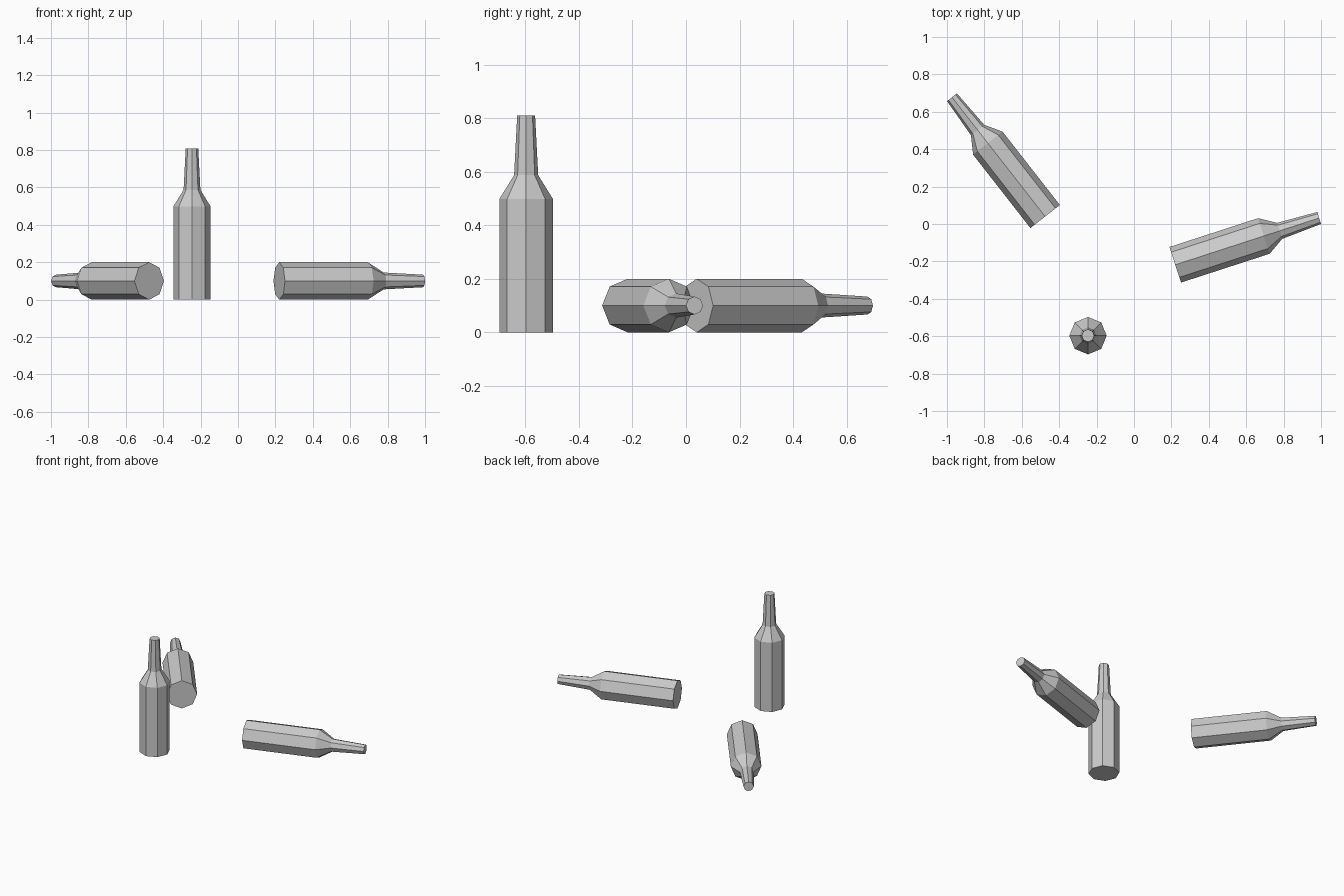
import bpy, bmesh
from math import cos, sin, pi, radians
from mathutils import Matrix

if "Cube" in bpy.data.objects:
    bpy.data.objects.remove(bpy.data.objects["Cube"])

SIDES = 8
# radius, height along the bottle: base, shoulder, neck, lip
PROFILE = [(0.1, 0.0), (0.1, 0.498), (0.045, 0.587), (0.0335, 0.809)]


def bottle(name, location, heading=None):
    """Flat-faced closed bottle; a heading lays it down pointing that way."""
    bm = bmesh.new()
    rings = [[bm.verts.new((r * cos(2 * pi * i / SIDES), r * sin(2 * pi * i / SIDES), z))
              for i in range(SIDES)] for r, z in PROFILE]
    for low, high in zip(rings, rings[1:]):
        for i in range(SIDES):
            j = (i + 1) % SIDES
            bm.faces.new((low[i], low[j], high[j], high[i]))
    bm.faces.new(rings[0][::-1])
    bm.faces.new(rings[-1])
    mesh = bpy.data.meshes.new(name)
    bm.to_mesh(mesh)
    bm.free()
    obj = bpy.data.objects.new(name, mesh)
    bpy.context.collection.objects.link(obj)
    obj.location = location
    if heading is not None:
        turn = Matrix.Rotation(radians(heading), 4, 'Z') @ Matrix.Rotation(pi / 2, 4, 'Y')
        obj.rotation_euler = turn.to_euler()


# One upright bottle and two lying on their sides
bottle("standing_bottle", (-0.246, -0.597, 0))
bottle("fallen_bottle_right", (0.2205, -0.218, 0.1), 18)
bottle("fallen_bottle_left", (-0.475, 0.04, 0.1), 128)
